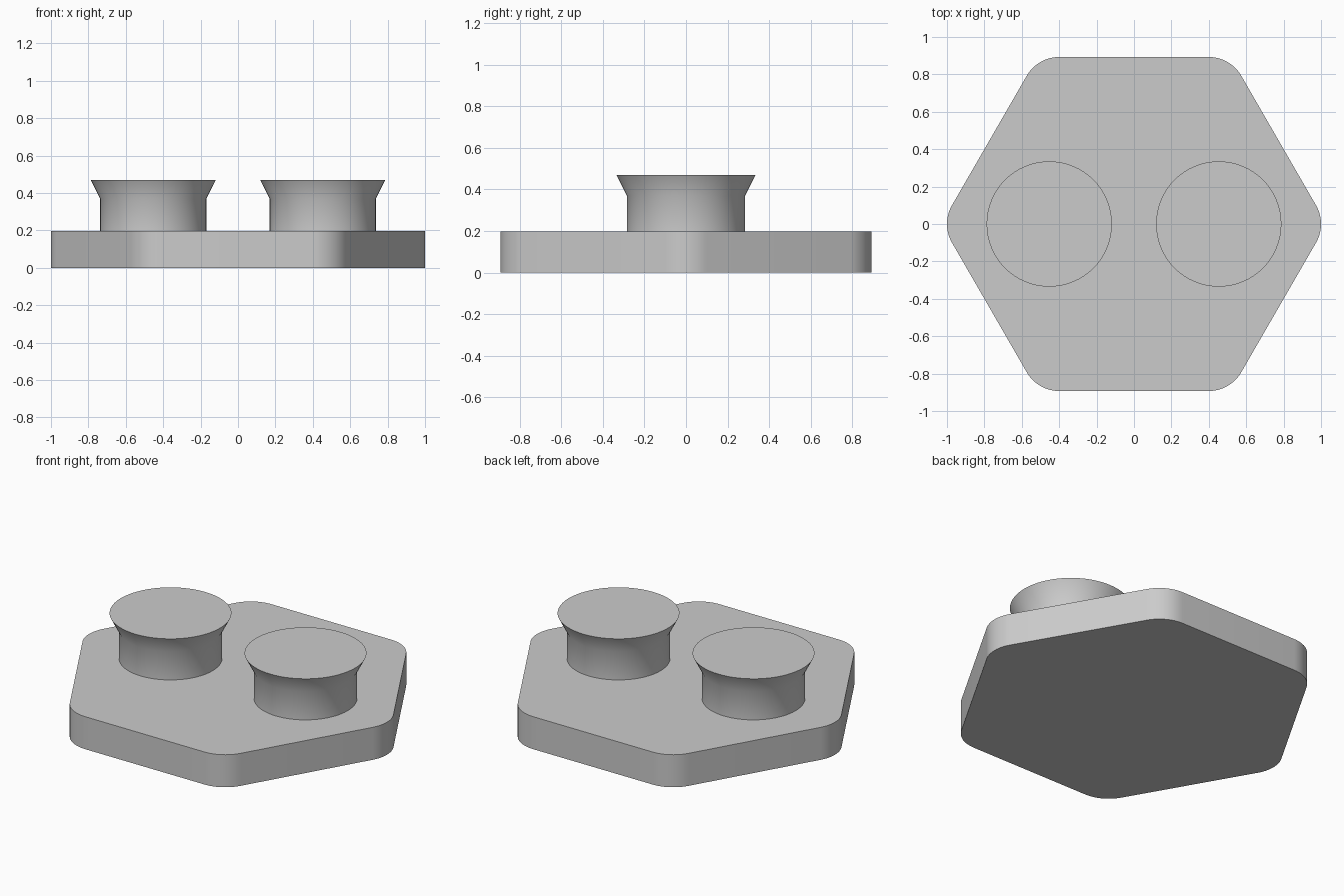
import bpy
from math import cos, sin, pi, radians

cube = bpy.data.objects.get("Cube")
if cube:
    bpy.data.objects.remove(cube)

grey = bpy.data.materials.new("plain grey")
grey.use_nodes = True
COLOUR = (0.6, 0.6, 0.6, 1)
grey.diffuse_color = COLOUR
grey.node_tree.nodes["Principled BSDF"].inputs["Base Color"].default_value = COLOUR


def loft(name, rings, location=(0, 0, 0)):
    """Join equal-length rings of points into a capped, smooth-sided solid."""
    n = len(rings[0])
    verts = [p for ring in rings for p in ring]
    faces = [tuple(reversed(range(n))), tuple(range(len(verts) - n, len(verts)))]
    for k in range(len(rings) - 1):
        for i in range(n):
            j = (i + 1) % n
            faces.append((k * n + i, k * n + j, (k + 1) * n + j, (k + 1) * n + i))
    mesh = bpy.data.meshes.new(name)
    mesh.from_pydata(verts, [], faces)
    mesh.materials.append(grey)
    obj = bpy.data.objects.new(name, mesh)
    obj.location = location
    bpy.context.collection.objects.link(obj)
    bpy.ops.object.select_all(action="DESELECT")
    obj.select_set(True)
    bpy.context.view_layer.objects.active = obj
    bpy.ops.object.shade_smooth_by_angle(angle=radians(30))
    return obj


# Base plate: hexagon with rounded corners
PLATE_TOP, CORNER_DIST, CORNER_R, STEPS = 0.197, 0.8, 0.2, 12
outline = []
for c in range(6):
    mid = c * pi / 3
    for s in range(STEPS + 1):
        a = mid + (s / STEPS - 0.5) * pi / 3
        outline.append((CORNER_DIST * cos(mid) + CORNER_R * cos(a),
                        CORNER_DIST * sin(mid) + CORNER_R * sin(a)))
loft("base_plate", [[(x, y, z) for x, y in outline] for z in (0, PLATE_TOP)])

# Two flared knobs: straight neck, then a conical rim
SIDES = 64
profile = [(0.284, PLATE_TOP), (0.284, 0.37), (0.335, 0.47)]
for name, side in (("left_knob", 1), ("right_knob", -1)):
    rings = [[(r * cos(2 * pi * i / SIDES), r * sin(2 * pi * i / SIDES), z)
              for i in range(SIDES)] for r, z in profile]
    loft(name, rings, (side * 0.453, 0, 0))
